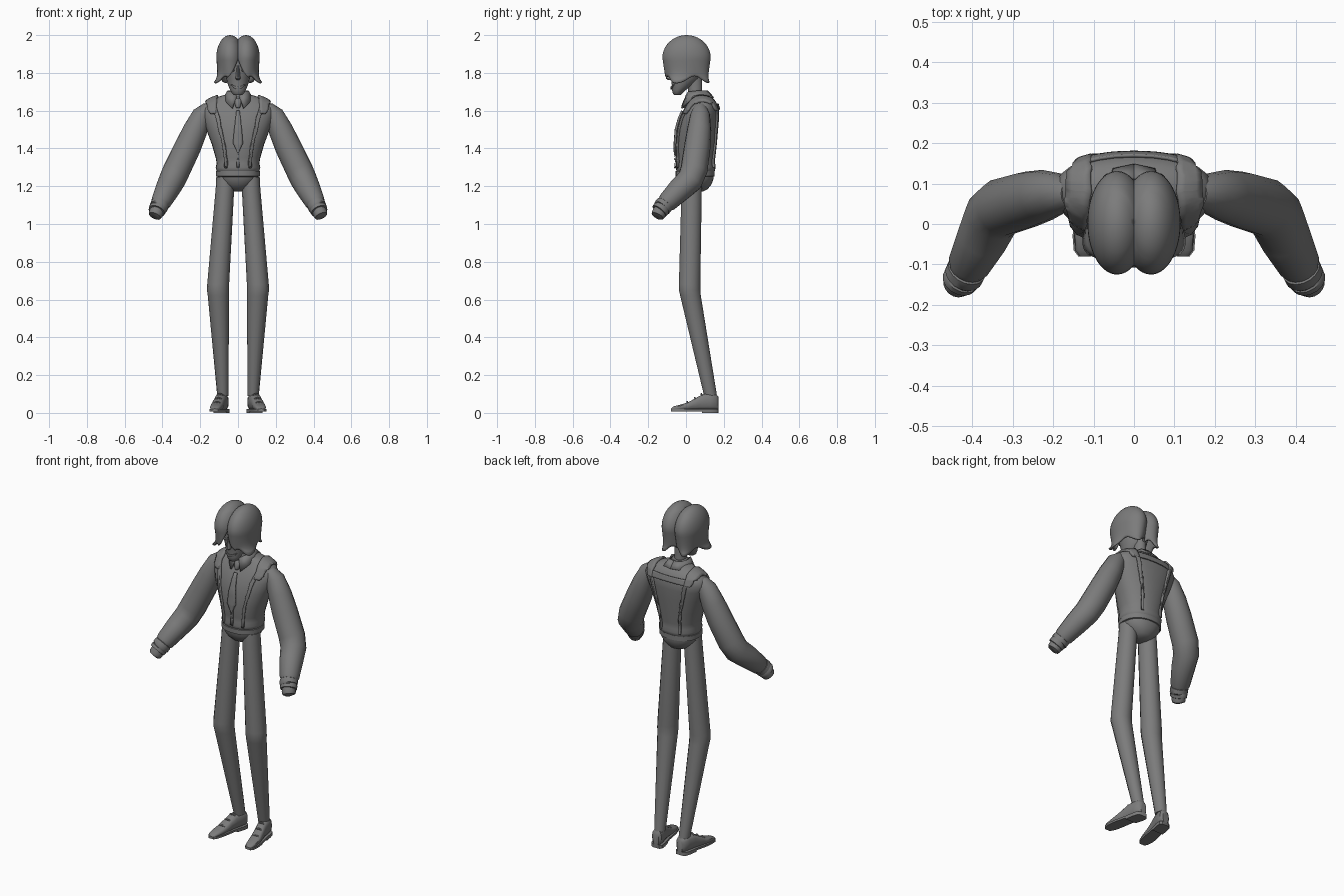
import bpy, bmesh
from math import sin, cos, pi, asin, exp, copysign, radians
from mathutils import Vector

cube = bpy.data.objects.get("Cube")
if cube:
    bpy.data.objects.remove(cube, do_unlink=True)

grey = bpy.data.materials.new("plain grey")
grey.use_nodes = True
grey.diffuse_color = (.2, .2, .2, 1)
grey.node_tree.nodes["Principled BSDF"].inputs["Base Color"].default_value = (.2, .2, .2, 1)


def finish(name, bm, mirror=False, thick=0, wrap=None, angle=40):
    """Turn a bmesh into a smooth-shaded object with its modifiers."""
    bmesh.ops.remove_doubles(bm, verts=bm.verts, dist=.0003)
    bmesh.ops.recalc_face_normals(bm, faces=bm.faces)
    mesh = bpy.data.meshes.new(name)
    bm.to_mesh(mesh)
    bm.free()
    mesh.materials.append(grey)
    ob = bpy.data.objects.new(name, mesh)
    bpy.context.collection.objects.link(ob)
    bpy.ops.object.select_all(action="DESELECT")
    ob.select_set(True)
    bpy.context.view_layer.objects.active = ob
    bpy.ops.object.shade_smooth_by_angle(angle=radians(angle))
    if wrap:
        m = ob.modifiers.new("wrap", "SHRINKWRAP")
        m.target = wrap
        m.wrap_mode = "ABOVE_SURFACE"
        m.offset = .004
    if thick:
        m = ob.modifiers.new("thickness", "SOLIDIFY")
        m.thickness = thick
        m.offset = 0
    if mirror:
        ob.modifiers.new("mirror", "MIRROR").use_mirror_merge = False
    return ob


def grid(rows, closed=False, caps=False):
    """Join rows of points with quads."""
    bm = bmesh.new()
    vs = [[bm.verts.new(p) for p in row] for row in rows]
    n = len(vs[0])
    for a, b in zip(vs, vs[1:]):
        for i in range(n if closed else n - 1):
            j = (i + 1) % n
            bm.faces.new((a[i], a[j], b[j], b[i]))
    if caps:
        bm.faces.new(vs[0])
        bm.faces.new(vs[-1])
    return bm


def ring(c, u, v, n=16, power=1):
    c, u, v = Vector(c), Vector(u), Vector(v)
    bend = lambda k: copysign(abs(k) ** power, k)
    return [c + u * bend(cos(2 * pi * i / n)) + v * bend(sin(2 * pi * i / n)) for i in range(n)]


def body(name, rows, n=28, power=.9, **kw):
    """Stack level ovals: height, half width, front y, back y."""
    rings = [ring((0, (f + b) / 2, z), (w, 0, 0), (0, (b - f) / 2, 0), n, power)
             for z, w, f, b in rows]
    return finish(name, grid(rings, True, True), **kw)


def tube(name, points, n=16, mirror=True):
    """Round limb through (x, y, z, radius) points."""
    cs = [Vector(p[:3]) for p in points]
    rings = []
    for i, p in enumerate(points):
        d = (cs[min(i + 1, len(cs) - 1)] - cs[max(i - 1, 0)]).normalized()
        u = Vector((0, 1, 0)).cross(d).normalized()
        rings.append(ring(cs[i], u * p[3], d.cross(u) * p[3], n))
    return finish(name, grid(rings, True, True), mirror=mirror)


def ribbon(name, points, side, thick, wrap, mirror=False):
    """Band through (x, y, z, half width) points, laid on a surface."""
    side = Vector(side)
    rows = []
    for a, b in zip(points, points[1:]):
        for k in range(9):
            p = Vector(a).lerp(Vector(b), k / 8)
            rows.append([p.xyz + side * p.w * s for s in (-1, -.5, 0, .5, 1)])
    return finish(name, grid(rows), mirror, thick, wrap)


def ball(name, c, scale, mirror=False):
    bm = bmesh.new()
    bmesh.ops.create_uvsphere(bm, u_segments=12, v_segments=8, radius=1)
    bmesh.ops.scale(bm, vec=scale, verts=bm.verts)
    bmesh.ops.translate(bm, vec=c, verts=bm.verts)
    return finish(name, bm, mirror)


# Shirt body, waistband and pelvis
shirt = body("shirt", [
    (1.265, .1, -.035, .135), (1.28, .113, -.05, .152), (1.3, .118, -.056, .157),
    (1.32, .113, -.05, .152), (1.35, .118, -.054, .155), (1.42, .138, -.056, .163),
    (1.5, .168, -.05, .17), (1.56, .188, -.033, .175), (1.6, .197, -.015, .175),
    (1.635, .18, .004, .165), (1.66, .14, .02, .15), (1.678, .09, .025, .13),
    (1.69, .045, .03, .1)])
body("waistband", [(1.25, .106, -.048, .145), (1.253, .117, -.055, .152),
                   (1.28, .117, -.055, .152), (1.283, .106, -.048, .145)])
body("pelvis", [(1.27, .11, -.05, .148), (1.24, .107, -.045, .146), (1.21, .085, -.032, .135),
                (1.185, .056, -.005, .115), (1.172, .03, .02, .09)])

# Trouser legs
finish("legs", grid([ring((x, y, z), (w, 0, 0), (0, d, 0), 14) for x, y, z, w, d in [
    (.068, .03, 1.25, .047, .05), (.069, .03, 1.19, .049, .055), (.105, .019, .68, .058, .058),
    (.106, .019, .65, .058, .058), (.104, .024, .62, .056, .056), (.08, .13, .09, .03, .035)]],
    True, True), mirror=True)

# Sleeves, cuffs and hands
tube("sleeves", [(.155, .075, 1.615, .035), (.19, .075, 1.578, .052), (.225, .07, 1.5, .064),
                 (.265, .06, 1.41, .07), (.325, .042, 1.285, .072), (.35, .02, 1.23, .07),
                 (.375, -.035, 1.18, .064), (.408, -.1, 1.115, .053), (.416, -.116, 1.1, .042)])
tube("cuffs", [(.411, -.108, 1.108, .04), (.413, -.112, 1.104, .049), (.421, -.127, 1.087, .049),
               (.423, -.129, 1.084, .043), (.425, -.131, 1.081, .047), (.431, -.141, 1.068, .045),
               (.432, -.143, 1.066, .035)])
tube("hands", [(.425, -.13, 1.08, .038), (.436, -.146, 1.052, .038), (.44, -.151, 1.042, .034),
               (.442, -.153, 1.039, .022)])

# Shoes: upper, sole, heel and laces
stations = [(-.08, .122, .012, .022), (-.065, .121, .024, .035), (-.03, .117, .031, .044),
            (.01, .111, .033, .056), (.05, .103, .031, .078), (.085, .095, .031, .098),
            (.13, .085, .034, .104), (.16, .08, .031, .1), (.172, .078, .018, .085)]
finish("shoe_uppers", grid([ring((x, y, (h + .014) / 2), (w, 0, 0), (0, 0, (h - .014) / 2), 14, .75)
                            for y, x, w, h in stations], True, True), mirror=True)


def slab(name, part, low, high):
    rows = [[(x - w, y, z), (x + w, y, z)] for z in (low,) for y, x, w, h in part]
    bm = grid(rows)
    geo = bmesh.ops.extrude_face_region(bm, geom=bm.faces[:])["geom"]
    bmesh.ops.translate(bm, vec=(0, 0, high - low),
                        verts=[g for g in geo if isinstance(g, bmesh.types.BMVert)])
    finish(name, bm, mirror=True)


wide = [(y, x, w + .004, h) for y, x, w, h in stations]
slab("shoe_soles", wide, .008, .02)
slab("shoe_heels", wide[5:], 0, .02)
for i in range(3):
    y, x, w, h = stations[3 + i]
    tube("laces", [(x - .018, y, h - .004, .004), (x, y - .004, h + .002, .005),
                   (x + .018, y, h - .004, .004)], 8)

# Braces with shoulder pads, and the back yoke
ribbon("braces", [(.085, -.09, 1.285, .009), (.095, -.09, 1.42, .009), (.12, -.06, 1.58, .011),
                  (.145, .03, 1.68, .016), (.145, .11, 1.69, .016), (.118, .2, 1.59, .011),
                  (.09, .2, 1.42, .009), (.085, .19, 1.285, .009)], (1, 0, 0), .012, shirt, True)
ribbon("shoulder_pads", [(.145, -.04, 1.595, .022), (.15, .02, 1.66, .035), (.15, .08, 1.69, .04),
                         (.145, .15, 1.67, .035), (.135, .2, 1.61, .022)], (1, 0, 0), .016, shirt, True)
ribbon("back_yoke", [(-.125, .2, 1.63, .018), (0, .2, 1.63, .018), (.125, .2, 1.63, .018)],
       (0, 0, 1), .008, shirt)
ribbon("shirt_placket", [(0, -.1, 1.6, .012), (0, -.1, 1.29, .012)], (1, 0, 0), .004, shirt)
for z in (1.3, 1.345):
    ball("shirt_button", (0, -.059, z), (.005, .004, .005))

# Necktie, knot and collar
ribbon("necktie", [(0, -.08, 1.625, .011), (0, -.1, 1.43, .029), (0, -.1, 1.365, .002)],
       (1, 0, 0), .012, shirt)
body("tie_knot", [(1.615, .01, -.022, .01), (1.625, .014, -.025, .012), (1.655, .021, -.014, .02),
                  (1.665, .017, -.005, .02)], 10)
body("collar_stand", [(1.66, .058, .005, .12), (1.69, .05, .01, .108), (1.7, .044, .014, .1)], 20, 1)
finish("collar_leaves", grid([[(.006, .002, 1.678), (.03, -.022, 1.612)],
                              [(.035, .012, 1.698), (.058, .004, 1.64)],
                              [(.052, .055, 1.703), (.074, .055, 1.668)],
                              [(.035, .105, 1.703), (.05, .135, 1.668)],
                              [(0, .112, 1.703), (0, .145, 1.668)]]), mirror=True, thick=.01)

# Neck and head
body("neck", [(1.64, .036, .02, .095), (1.7, .031, .012, .085), (1.8, .033, .0, .085)], 16, 1)
body("head", [(1.682, .02, -.062, -.03), (1.69, .031, -.069, -.02), (1.71, .042, -.074, 0),
              (1.735, .052, -.075, .035), (1.77, .063, -.08, .07), (1.82, .074, -.088, .08),
              (1.88, .078, -.09, .09), (1.93, .06, -.07, .08), (1.95, .03, -.04, .05)], 24, 1)
body("nose", [(1.762, .008, -.095, -.07), (1.77, .014, -.108, -.07), (1.785, .011, -.105, -.07),
              (1.84, .006, -.092, -.07)], 10, 1)
ball("eyes", (.028, -.079, 1.815), (.014, .008, .008), True)
ribbon("mouth", [(-.034, -.06, 1.738, .002), (-.02, -.08, 1.724, .006), (0, -.09, 1.72, .007),
                 (.02, -.08, 1.724, .006), (.034, -.06, 1.738, .002)], (0, 0, 1), .006,
       bpy.data.objects["head"])

# Parted hair: one domed lobe with a flicked hem, mirrored
CX, RX, RY, COLS = .042, .068, .123, 36


def hair_row(t, u):
    s = max(sin(t), .0001) * (1 - .14 * u)
    edge = asin(min(1, CX / (RX * s)))
    start, end = -edge + (edge + .2) * u, pi + edge
    row = []
    for j in range(COLS + 1):
        b = start + (end - start) * j / COLS
        flick = .42 * exp(-((b - 1.2) / .35) ** 2) + .16 * exp(-((b - 2.75) / .3) ** 2)
        hem = 1.765 - .018 * cos(4 * (b - 1.2))
        k = s + flick * u ** 5
        z = 1.88 + .115 * cos(t) + (hem - 1.88) * u
        row.append((max(0, CX + RX * k * sin(b)), .003 - RY * k * cos(b), z))
    return row


rows = [hair_row(pi / 2 * i / 10, 0) for i in range(11)]
rows += [hair_row(pi / 2, i / 8) for i in range(1, 9)]
finish("hair", grid(rows), mirror=True, thick=.01, angle=60)
